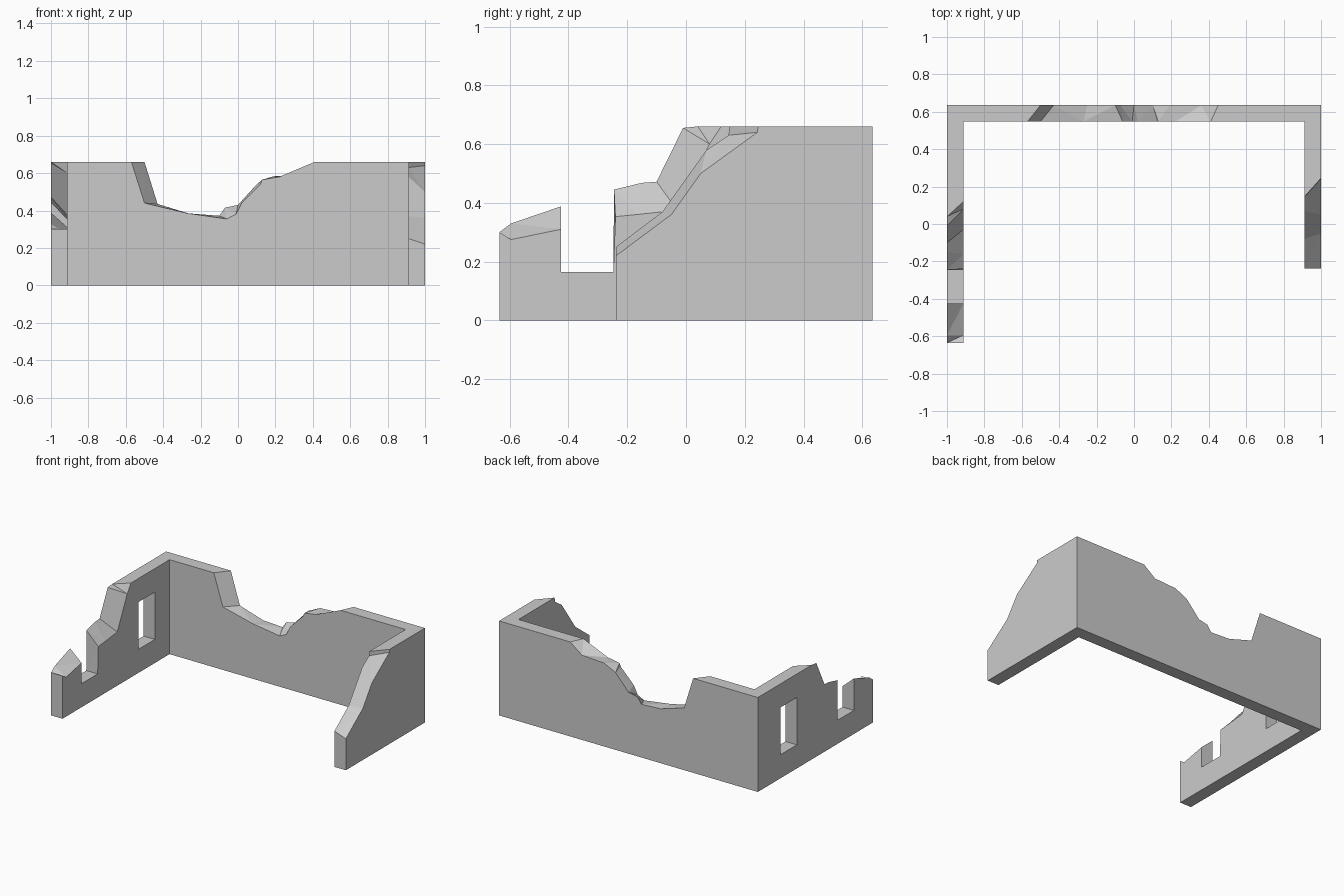
import bpy, bmesh

if "Cube" in bpy.data.objects:
    bpy.data.objects.remove(bpy.data.objects["Cube"])

H = 0.66            # full wall height
X, Y = 1.0, 0.635   # outer footprint half sizes
T = 0.088           # wall thickness
XI, YI = X - T, Y - T

bm = bmesh.new()


def wall(outer, inner, place_outer, place_inner, mitres):
    """Loft two matching outlines into a wall; edges in mitres stay open."""
    a = [bm.verts.new(place_outer(*p)) for p in outer]
    b = [bm.verts.new(place_inner(*p)) for p in inner]
    bm.faces.new(a)
    bm.faces.new(b[::-1])
    n = len(a)
    for i in range(n):
        if i not in mitres:
            j = (i + 1) % n
            bm.faces.new((a[i], b[i], b[j], a[j]))


# back wall: broken top edge on the outside and inside faces, left to right
back_out = [(-.50, H), (-.43, .435), (-.25, .38), (-.10, .372), (-.07, .415),
            (0, .43), (.10, .54), (.19, .583), (.36, .592), (.45, H)]
back_in = [(-.57, H), (-.50, .44), (-.27, .385), (-.06, .355), (-.01, .38),
           (.02, .44), (.12, .54), (.13, .565), (.22, .58), (.41, H)]
n = len(back_out)
wall([(-X, 0), (-X, H)] + back_out + [(X, H), (X, 0)],
     [(-XI, 0), (-XI, H)] + back_in + [(XI, H), (XI, 0)],
     lambda x, z: (x, Y, z), lambda x, z: (x, YI, z), {0, n + 2})

# left wall: broken front with an open window notch
notch = [(-.425, .165), (-.247, .165)]
left_out = [(-Y, 0), (-Y, .30), (-.595, .33), (-.425, .388)] + notch + \
           [(-.245, .445), (-.15, .468), (-.10, .472), (-.01, .655), (.04, H)]
left_in = [(-Y, 0), (-Y, .30), (-.595, .275), (-.425, .31)] + notch + \
          [(-.24, .353), (-.16, .361), (-.03, .375), (.08, .60), (.12, H)]
n = len(left_out)
wall(left_out + [(Y, H), (Y, 0)], left_in + [(YI, H), (YI, 0)],
     lambda y, z: (-X, y, z), lambda y, z: (-XI, y, z), {n})

# right wall: shorter, sloping down to the front
right_out = [(-.238, 0), (-.238, .22), (-.05, .36), (.05, .50), (.243, .64), (.245, H)]
right_in = [(-.238, 0), (-.238, .25), (-.08, .37), (.07, .58), (.145, .63), (.147, H)]
n = len(right_out)
wall(right_out + [(Y, H), (Y, 0)], right_in + [(YI, H), (YI, 0)],
     lambda y, z: (X, y, z), lambda y, z: (XI, y, z), {n})

# weld the mitred corners into one closed shell
bmesh.ops.remove_doubles(bm, verts=bm.verts, dist=1e-4)
bmesh.ops.triangulate(bm, faces=bm.faces)
bmesh.ops.recalc_face_normals(bm, faces=bm.faces)
mesh = bpy.data.meshes.new("ruined_wall")
bm.to_mesh(mesh)
bm.free()
ruin = bpy.data.objects.new("ruined_wall", mesh)
bpy.context.collection.objects.link(ruin)

# intact window in the left wall
bpy.ops.mesh.primitive_cube_add(size=1, location=(-X + T / 2, .295, .33))
cutter = bpy.context.object
cutter.name = "window_cutter"
cutter.scale = (.3, .18, .33)
cutter.hide_render = True
mod = ruin.modifiers.new("window", 'BOOLEAN')
mod.operation = 'DIFFERENCE'
mod.solver = 'EXACT'
mod.object = cutter
bpy.context.view_layer.objects.active = ruin
bpy.ops.object.modifier_apply(modifier=mod.name)
bpy.data.objects.remove(cutter)
